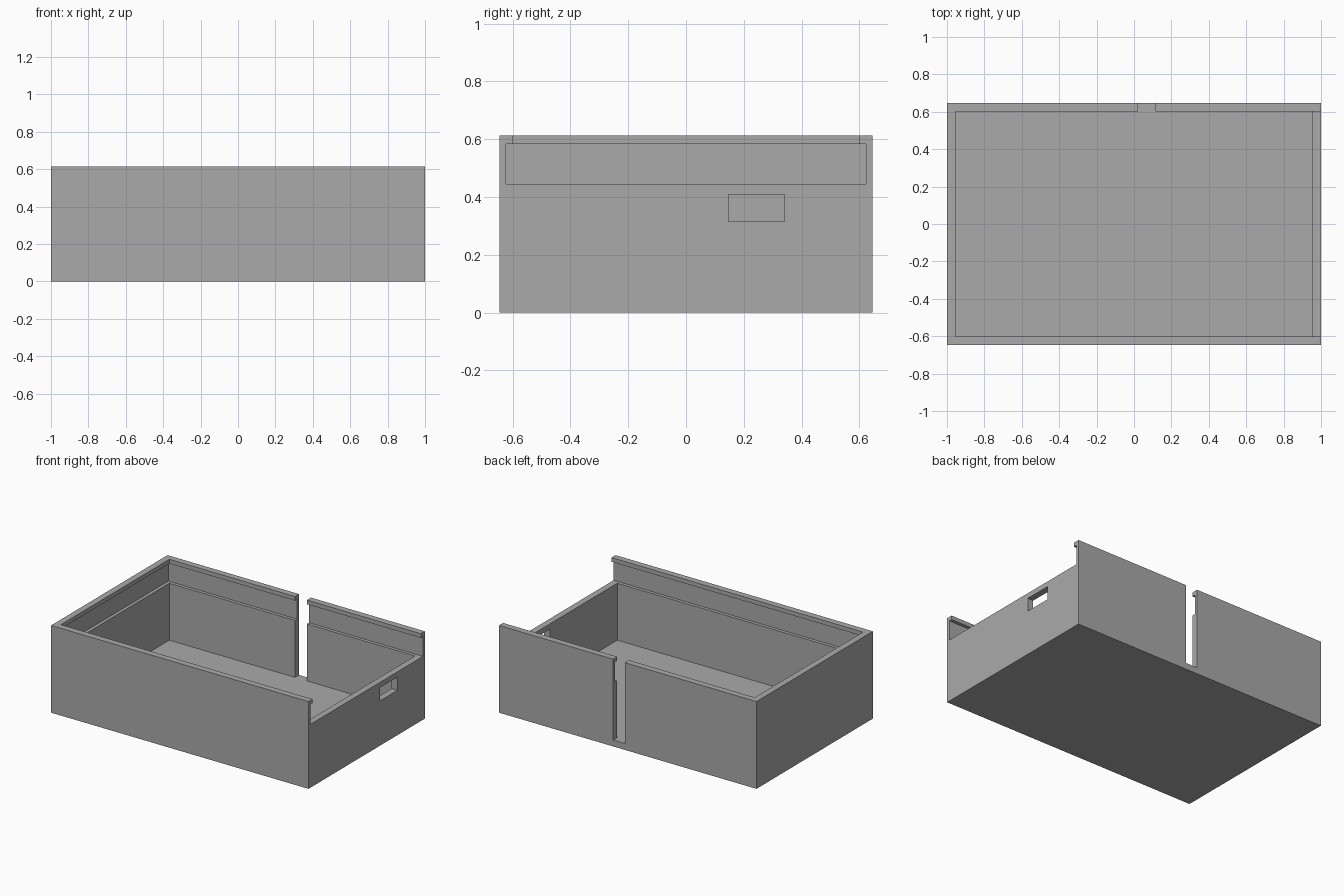
import bpy

default = bpy.data.objects.get("Cube")
if default:
    bpy.data.objects.remove(default, do_unlink=True)

# Overall dimensions
W, D, H = 1.0, 0.646, 0.613     # half width, half depth, height
WALL, GROOVE = 0.045, 0.022     # wall thickness, remaining wall behind the groove
LEDGE, LIP = 0.445, 0.584       # bottom and top of the lid groove
OVER = 0.1                      # cutter overshoot

grey = bpy.data.materials.new("Plain Grey")
grey.use_nodes = True
colour = (0.4, 0.4, 0.4, 1)
grey.diffuse_color = colour
grey.node_tree.nodes["Principled BSDF"].inputs["Base Color"].default_value = colour


def block(name, low, high):
    """Axis-aligned box between two corners."""
    mid = [(a + b) / 2 for a, b in zip(low, high)]
    bpy.ops.mesh.primitive_cube_add(size=1, location=mid)
    ob = bpy.context.object
    ob.name = name
    ob.scale = [b - a for a, b in zip(low, high)]
    bpy.ops.object.transform_apply(location=True, rotation=False, scale=True)
    ob.data.materials.append(grey)
    return ob


def cut(target, name, low, high):
    """Subtract a box from the target and discard the cutter."""
    cutter = block(name, low, high)
    cutter.hide_render = True
    mod = target.modifiers.new(name, "BOOLEAN")
    mod.operation, mod.solver, mod.object = "DIFFERENCE", "EXACT", cutter
    bpy.context.view_layer.objects.active = target
    bpy.ops.object.modifier_apply(modifier=mod.name)
    bpy.data.objects.remove(cutter, do_unlink=True)


inner_x, inner_y = W - WALL, D - WALL
slot_x, slot_y = W - GROOVE, D - GROOVE

box = block("storage_box", (-W, -D, 0), (W, D, H))
# Main compartment
cut(box, "cavity", (-inner_x, -inner_y, WALL), (inner_x, inner_y, H + OVER))
# Lid groove, open at the left end, and the gap between the lips above it
cut(box, "lid_groove", (-slot_x, -slot_y, LEDGE), (W + OVER, slot_y, LIP))
cut(box, "lip_opening", (-inner_x, -inner_y, LEDGE), (W + OVER, inner_y, H + OVER))
# Tall slit in the back wall, down to the floor
cut(box, "back_slit", (0.022, inner_y - 0.02, WALL), (0.114, D + OVER, H + OVER))
# Small window in the low end wall
cut(box, "end_window", (inner_x - OVER, 0.147, 0.315), (W + OVER, 0.341, 0.408))
